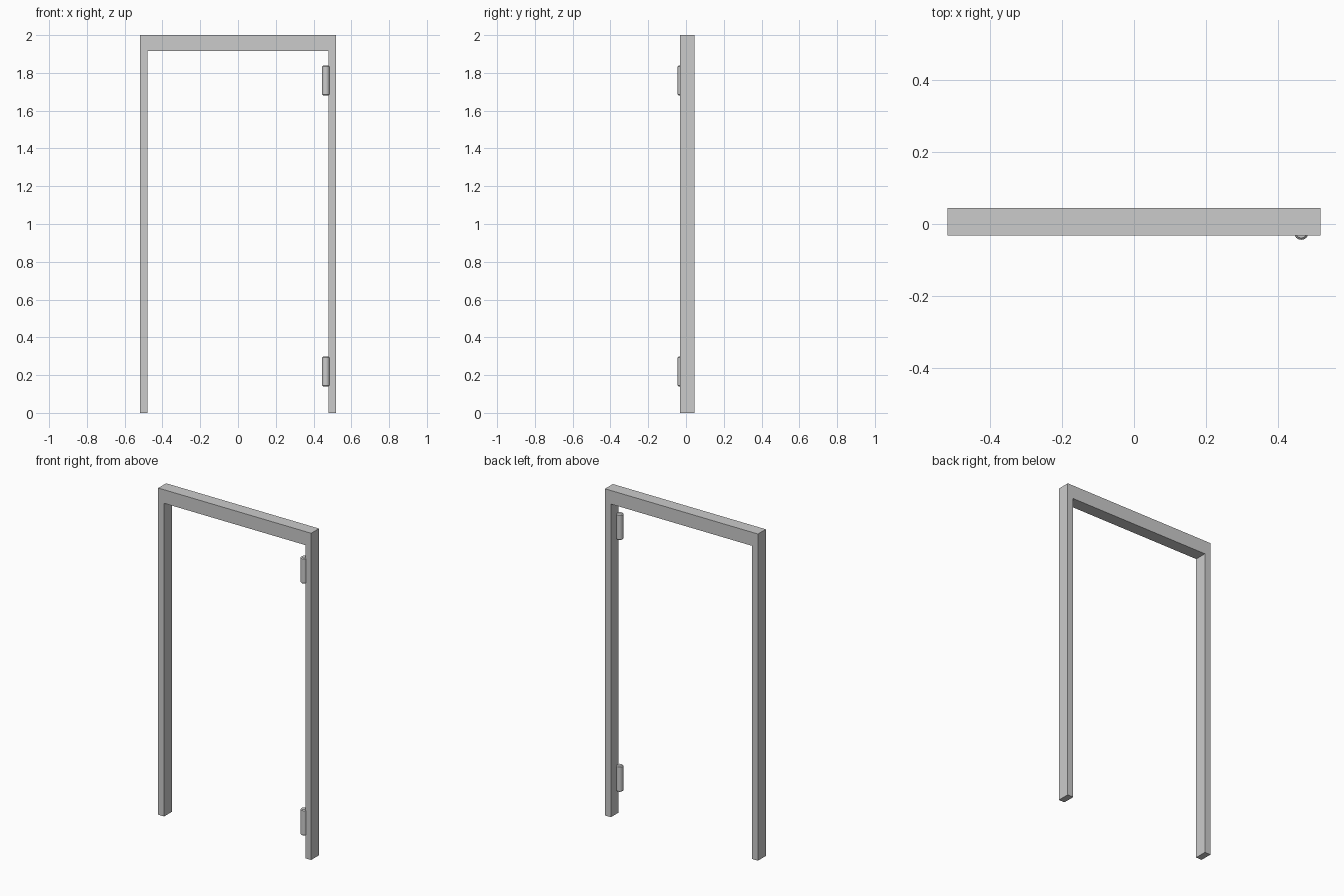
import bpy, bmesh

if "Cube" in bpy.data.objects:
    bpy.data.objects.remove(bpy.data.objects["Cube"])

W, T, H, HEAD = 0.518, 0.04, 2.0, 0.083   # half width, post width, height, header height
Y0, Y1 = -0.032, 0.044                    # front and back faces


def make_object(name, bm):
    bmesh.ops.recalc_face_normals(bm, faces=bm.faces)
    mesh = bpy.data.meshes.new(name)
    bm.to_mesh(mesh)
    bm.free()
    ob = bpy.data.objects.new(name, mesh)
    bpy.context.collection.objects.link(ob)
    return ob


# Door frame: inverted U profile extruded in depth
half = [(W, H), (W, 0), (W - T, 0), (W - T, H - HEAD)]
profile = half + [(-x, z) for x, z in reversed(half)]
bm = bmesh.new()
face = bm.faces.new([bm.verts.new((x, Y0, z)) for x, z in profile])
ext = bmesh.ops.extrude_face_region(bm, geom=[face])
verts = [v for v in ext["geom"] if isinstance(v, bmesh.types.BMVert)]
bmesh.ops.translate(bm, verts=verts, vec=(0, Y1 - Y0, 0))
make_object("door_frame", bm)


# Hinges: barrels with chamfered ends, on the right post
def hinge(name, z):
    bm = bmesh.new()
    bmesh.ops.create_cone(bm, cap_ends=True, segments=16,
                          radius1=0.02, radius2=0.02, depth=0.158)
    rims = [e for e in bm.edges if abs(e.verts[0].co.z - e.verts[1].co.z) < 1e-5]
    bmesh.ops.bevel(bm, geom=rims, offset=0.005, segments=1, affect='EDGES')
    ob = make_object(name, bm)
    ob.location = (0.465, -0.024, z)
    bpy.context.view_layer.objects.active = ob
    ob.select_set(True)
    bpy.ops.object.shade_smooth_by_angle()
    ob.select_set(False)


hinge("upper_hinge", 1.76)
hinge("lower_hinge", 0.219)
